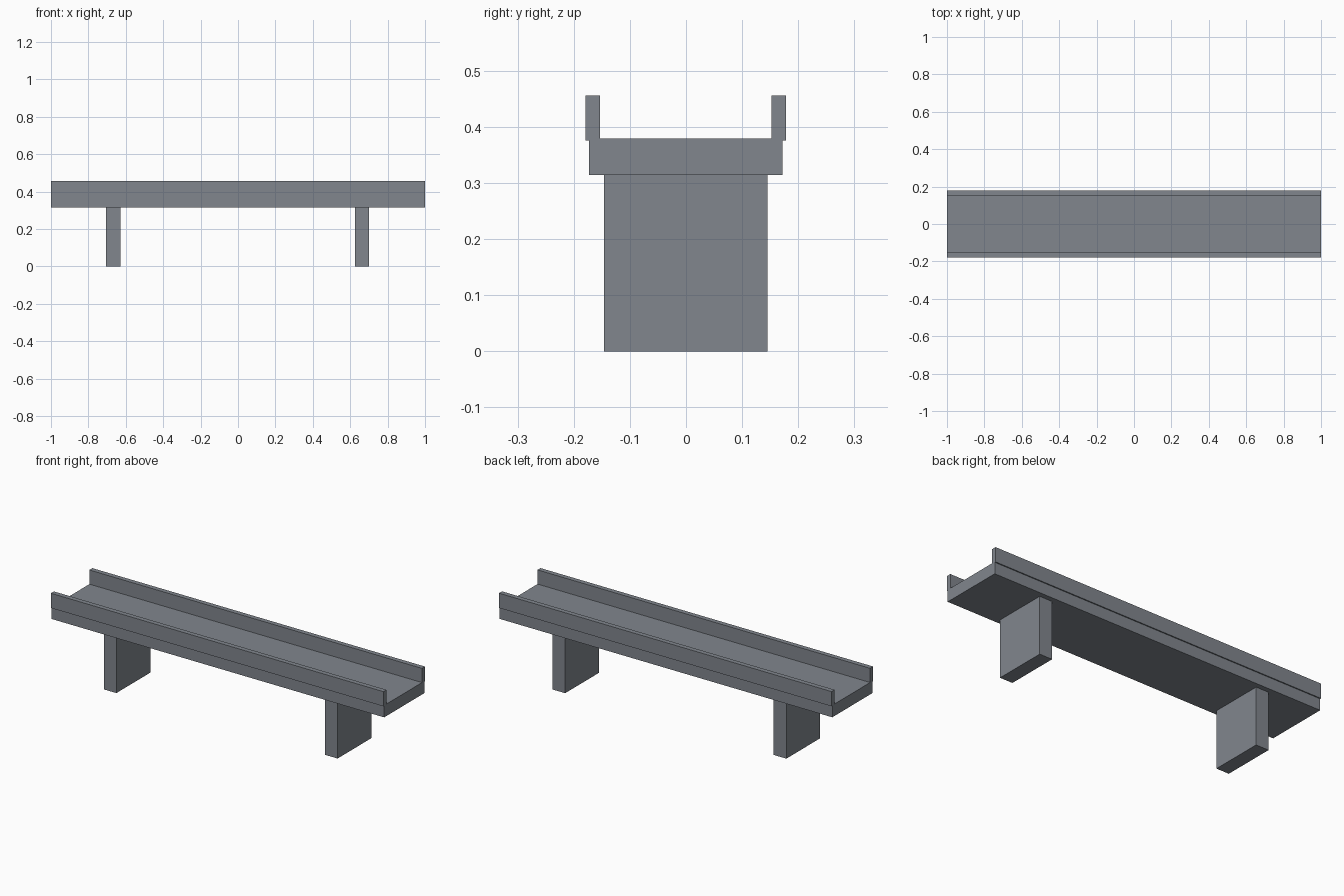
import bpy

cube = bpy.data.objects.get("Cube")
if cube:
    bpy.data.objects.remove(cube, do_unlink=True)

# Single concrete grey
concrete = bpy.data.materials.new("concrete_grey")
concrete.use_nodes = True
colour = (0.22, 0.24, 0.27, 1)
concrete.diffuse_color = colour
concrete.node_tree.nodes["Principled BSDF"].inputs["Base Color"].default_value = colour


def box(name, x, y, z):
    """Add a box spanning the given (low, high) ranges."""
    spans = (x, y, z)
    bpy.ops.mesh.primitive_cube_add(size=1, location=[(a + b) / 2 for a, b in spans])
    obj = bpy.context.object
    obj.name = name
    obj.scale = [b - a for a, b in spans]
    bpy.ops.object.transform_apply(location=False, rotation=False, scale=True)
    obj.data.materials.append(concrete)
    return obj


# Deck slab
box("deck", (-1, 1), (-0.173, 0.172), (0.314, 0.379))

# Parapets, overhanging the deck edges slightly
for name, y in (("front_parapet", -0.166), ("back_parapet", 0.165)):
    box(name, (-1, 1), (y - 0.013, y + 0.013), (0.376, 0.456))

# Slab piers under the deck
for name, x in (("right_pier", -0.667), ("left_pier", 0.663)):
    box(name, (x - 0.038, x + 0.038), (-0.146, 0.145), (0, 0.316))
